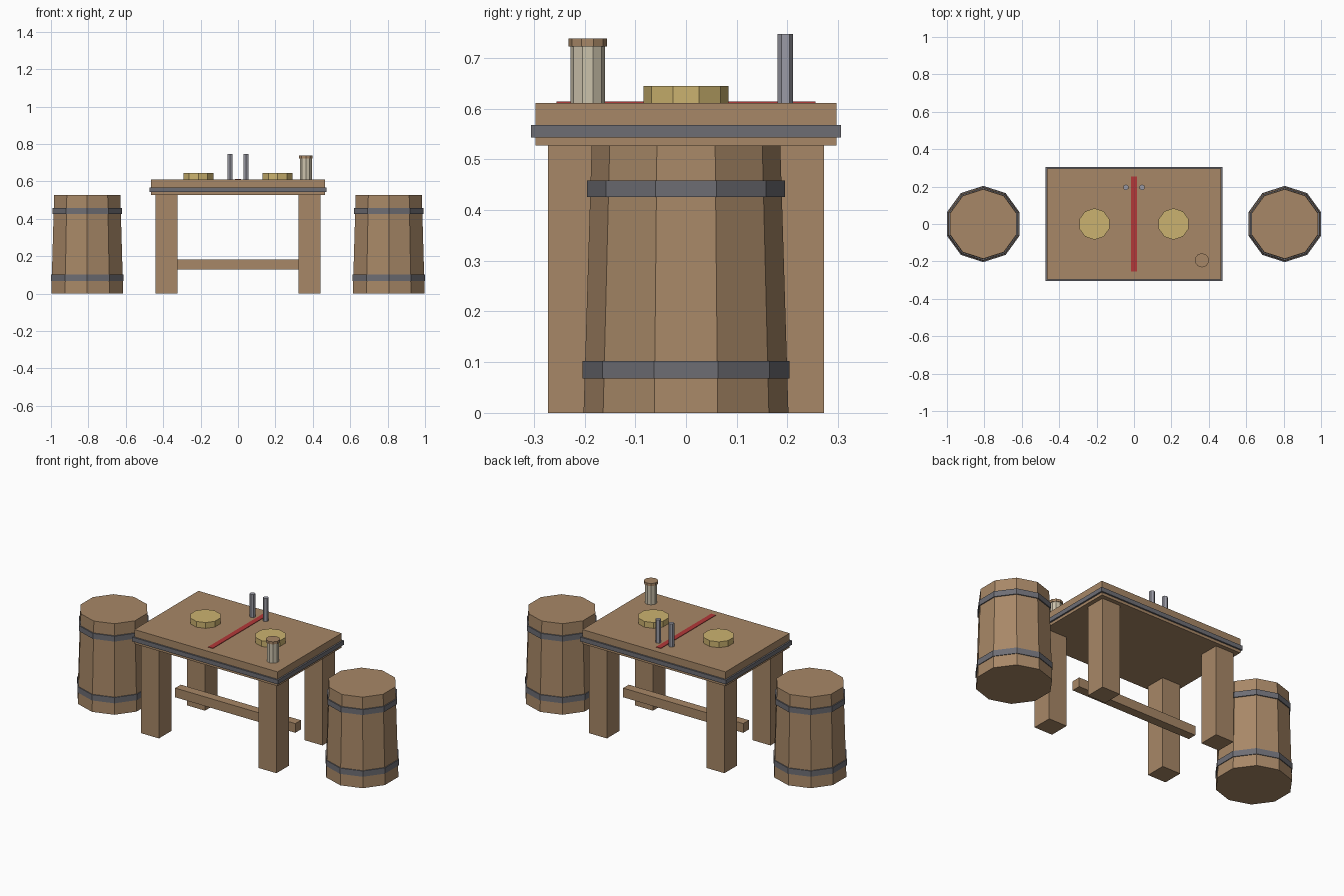
import bpy, bmesh, math
from mathutils import Matrix, Vector

if "Cube" in bpy.data.objects:
    bpy.data.objects.remove(bpy.data.objects["Cube"])


def material(name, rgb):
    m = bpy.data.materials.new(name)
    m.diffuse_color = (*rgb, 1)
    m.use_nodes = True
    m.node_tree.nodes["Principled BSDF"].inputs["Base Color"].default_value = m.diffuse_color
    return m


WOOD = material("brown wood", (0.39, 0.245, 0.135))
IRON = material("dark iron", (0.155, 0.155, 0.175))
STRAW = material("straw yellow", (0.60, 0.45, 0.16))
RED = material("red paint", (0.45, 0.04, 0.04))
STEEL = material("light steel", (0.33, 0.33, 0.38))
CREAM = material("cream", (0.60, 0.54, 0.41))


def finish(name, bm, mat):
    me = bpy.data.meshes.new(name)
    bm.to_mesh(me)
    bm.free()
    me.materials.append(mat)
    ob = bpy.data.objects.new(name, me)
    bpy.context.collection.objects.link(ob)
    return ob


def box(name, x, y, z, mat):
    """Box from (min, max) ranges."""
    bm = bmesh.new()
    bmesh.ops.create_cube(bm, size=1)
    for v in bm.verts:
        v.co = Vector([r[0] + (c + 0.5) * (r[1] - r[0]) for c, r in zip(v.co, (x, y, z))])
    return finish(name, bm, mat)


def prism(name, x, y, z0, z1, r0, r1, sides, mat):
    """Flat-sided cone section with one corner pointing to +y."""
    bm = bmesh.new()
    bmesh.ops.create_cone(bm, cap_ends=True, segments=sides, radius1=r0, radius2=r1, depth=z1 - z0)
    # turn so that a corner lies on the +y axis
    v = bm.verts[:][0].co
    turn = math.pi / 2 - math.atan2(v.y, v.x)
    bmesh.ops.rotate(bm, verts=bm.verts, matrix=Matrix.Rotation(turn, 3, 'Z'))
    bmesh.ops.translate(bm, verts=bm.verts, vec=(x, y, (z0 + z1) / 2))
    return finish(name, bm, mat)


# Table
box("table_top", (-0.465, 0.465), (-0.297, 0.297), (0.527, 0.611), WOOD)
box("table_band", (-0.474, 0.474), (-0.306, 0.306), (0.543, 0.568), IRON)
box("stretcher", (-0.39, 0.39), (-0.026, 0.026), (0.13, 0.184), WOOD)
for sx, side in ((-1, "left"), (1, "right")):
    for sy, end in ((-1, "front"), (1, "back")):
        box(f"{end}_{side}_leg", sorted((sx * 0.323, sx * 0.44)),
            sorted((sy * 0.155, sy * 0.272)), (0, 0.527), WOOD)

# Red dividing line on the table
box("centre_line", (-0.015, 0.015), (-0.255, 0.255), (0.611, 0.614), RED)

for sx, side in ((-1, "left"), (1, "right")):
    # Barrel stools with two hoops
    x = sx * 0.806
    prism(f"{side}_barrel", x, 0, 0, 0.527, 0.202, 0.186, 10, WOOD)
    prism(f"{side}_lower_hoop", x, 0, 0.068, 0.102, 0.204, 0.204, 10, IRON)
    prism(f"{side}_upper_hoop", x, 0, 0.426, 0.458, 0.195, 0.195, 10, IRON)
    # Elbow pads and steel pegs
    prism(f"{side}_elbow_pad", sx * 0.212, 0, 0.611, 0.645, 0.084, 0.084, 10, STRAW)
    prism(f"{side}_peg", sx * 0.043, 0.196, 0.611, 0.747, 0.0155, 0.0155, 6, STEEL)

# Small lidded jar
prism("jar", 0.363, -0.194, 0.611, 0.723, 0.034, 0.034, 10, CREAM)
prism("jar_lid", 0.363, -0.194, 0.723, 0.738, 0.038, 0.038, 10, WOOD)
